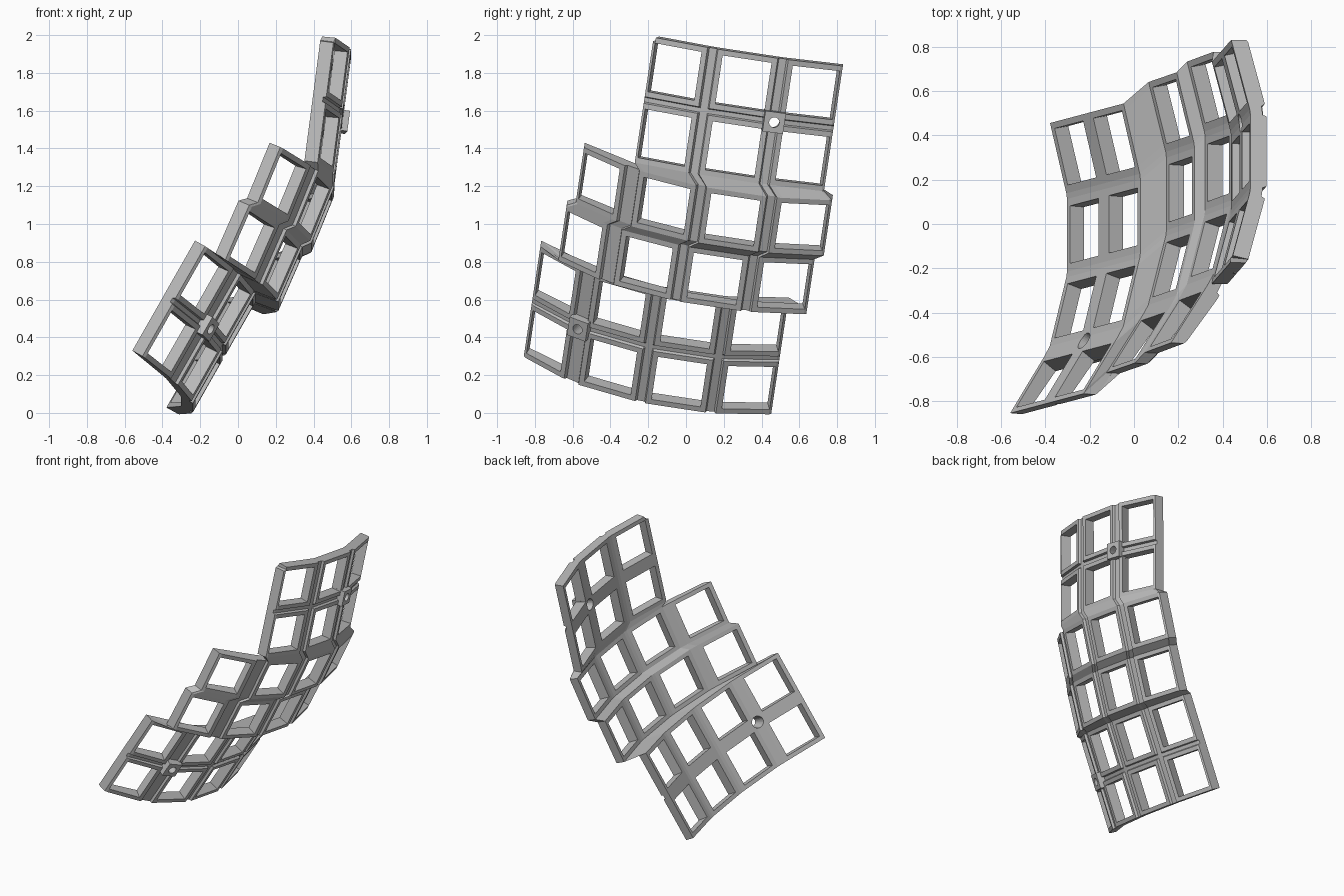
import bpy, bmesh, math
from mathutils import Matrix, Vector

cube = bpy.data.objects.get("Cube")
if cube:
    bpy.data.objects.remove(cube)

grey = bpy.data.materials.new("plain_grey")
grey.use_nodes = True
colour = (0.5, 0.5, 0.5, 1)
grey.diffuse_color = colour
grey.node_tree.nodes["Principled BSDF"].inputs["Base Color"].default_value = colour

# Plate frame: u runs across the strips, v along each strip, n out of the hollow side
U = Vector((0.49, 0.13, 0.86)).normalized()
V = Vector((0, 0.989, -0.15)).normalized()
N = U.cross(V)
WORLD = Matrix((U, V, N)).transposed().to_4x4()

EDGE, HOLE, LIP = 0.16, 0.131, 0.006
THICK, WEB, RIM = 0.073, 0.056, 0.012
# angle and arc radius of each key along a strip
KEYS = [(math.radians(a), r) for a, r in ((-33, 1.285), (-15, 1.36), (0, 1.36), (15, 1.36))]
# u, v, n, tilt, number of cells across, first profile point
STRIPS = [(-0.102, -0.06, 0.29, 0, 2, 0),
          (0.60, 0.045, 0.17, 6, 1, 0),
          (0.965, 0.09, 0.175, 7.5, 1, 0),
          (1.32, 0.04, 0.24, 22, 2, 6)]
PITCH = 2 * EDGE + 0.036


def cell_stops():
    return [(-EDGE - LIP, "web"), (-EDGE, "edge"), (-HOLE, "hole"),
            (HOLE, "hole"), (EDGE, "edge"), (EDGE + LIP, "web")]


def on_arc(angle, radius, s=0.0):
    """Point on the flat facet at an angle, s along it."""
    return (radius * math.sin(angle) + s * math.cos(angle),
            radius * (1 - math.cos(angle)) + s * math.sin(angle))


# Curved profile shared by every strip
profile = [(on_arc(a, r, s), a, kind) for a, r in KEYS for s, kind in cell_stops()][1:-1]


def strip_matrix(strip):
    u, v, n, tilt = strip[:4]
    return WORLD @ Matrix.Translation((u, v, n)) @ Matrix.Rotation(-math.radians(tilt), 4, "Y")


def make_object(name, bm):
    bmesh.ops.recalc_face_normals(bm, faces=bm.faces)
    mesh = bpy.data.meshes.new(name)
    bm.to_mesh(mesh)
    bm.free()
    mesh.materials.append(grey)
    obj = bpy.data.objects.new(name, mesh)
    bpy.context.collection.objects.link(obj)
    return obj


# Stepped key plate: grid cells with openings, lofted from strip to strip
bm = bmesh.new()
columns = []          # each column: {profile index: (top vertex, bottom vertex)}, kind
last = len(profile) - 1
for strip in STRIPS:
    M = strip_matrix(strip)
    cells, first = strip[4:]
    v_min, v_max = profile[first][0][0], profile[last][0][0]
    stops = [(EDGE + k * PITCH + s, kind) for k in range(cells) for s, kind in cell_stops()][1:-1]
    for j, (u, ukind) in enumerate(stops):
        col = {}
        for i in range(first, last + 1):
            (v, n), a, vkind = profile[i]
            ease = 0.0
            if strip is STRIPS[-1] and j == len(stops) - 1 and i == first:
                ease = 0.022                      # eased top corner
            depth = WEB if "web" in (ukind, vkind) else THICK
            # end walls drop straight down instead of fanning out
            low_v = min(max(v + depth * math.sin(a), v_min + RIM * (i > first)),
                        v_max - RIM * (i < last))
            top = M @ Vector((u - ease, v + ease, n))
            low = M @ Vector((u - ease, low_v + ease, n - depth * math.cos(a)))
            col[i] = (bm.verts.new(top), bm.verts.new(low))
        columns.append((col, ukind))

rims = {}
for (c0, k0), (c1, k1) in zip(columns, columns[1:]):
    for i in range(last):
        if not all(m in c for c in (c0, c1) for m in (i, i + 1)):
            continue
        if k0 == k1 == "hole" and profile[i][2] == profile[i + 1][2] == "hole":
            continue
        ring = [c0[i], c1[i], c1[i + 1], c0[i + 1]]
        for side in (0, 1):
            bm.faces.new([p[side] for p in ring])
        for p, q in zip(ring, ring[1:] + ring[:1]):
            rims.setdefault(frozenset((p, q)), []).append((p, q))
for uses in rims.values():
    if len(uses) == 1:
        p, q = uses[0]
        bm.faces.new((p[0], p[1], q[1], q[0]))
plate = make_object("key_plate", bm)


# Screw bosses on the outer side, with countersunk holes through the plate
def add_boss(name, strip, angle):
    v, n = on_arc(math.radians(angle), KEYS[1][1])
    M = (strip_matrix(strip) @ Matrix.Translation((EDGE + PITCH / 2, v, n))
         @ Matrix.Rotation(math.radians(angle), 4, "X"))
    bm = bmesh.new()
    bmesh.ops.create_cube(bm, size=1, matrix=M @ Matrix.Translation((0, 0, -0.075))
                          @ Matrix.Diagonal((0.11, 0.11, 0.07, 1)))
    boss = make_object(name, bm)
    bm = bmesh.new()
    bmesh.ops.create_cone(bm, cap_ends=True, segments=24, radius1=0.015, radius2=0.069,
                          depth=0.4, matrix=M)
    cutter = make_object(name + "_cutter", bm)
    cutter.hide_render = True
    cutter.hide_viewport = True
    for obj in (plate, boss):
        cut = obj.modifiers.new("screw_hole", "BOOLEAN")
        cut.operation = "DIFFERENCE"
        cut.solver = "EXACT"
        cut.object = cutter


add_boss("lower_screw_boss", STRIPS[0], -23)
add_boss("upper_screw_boss", STRIPS[-1], 7.5)
